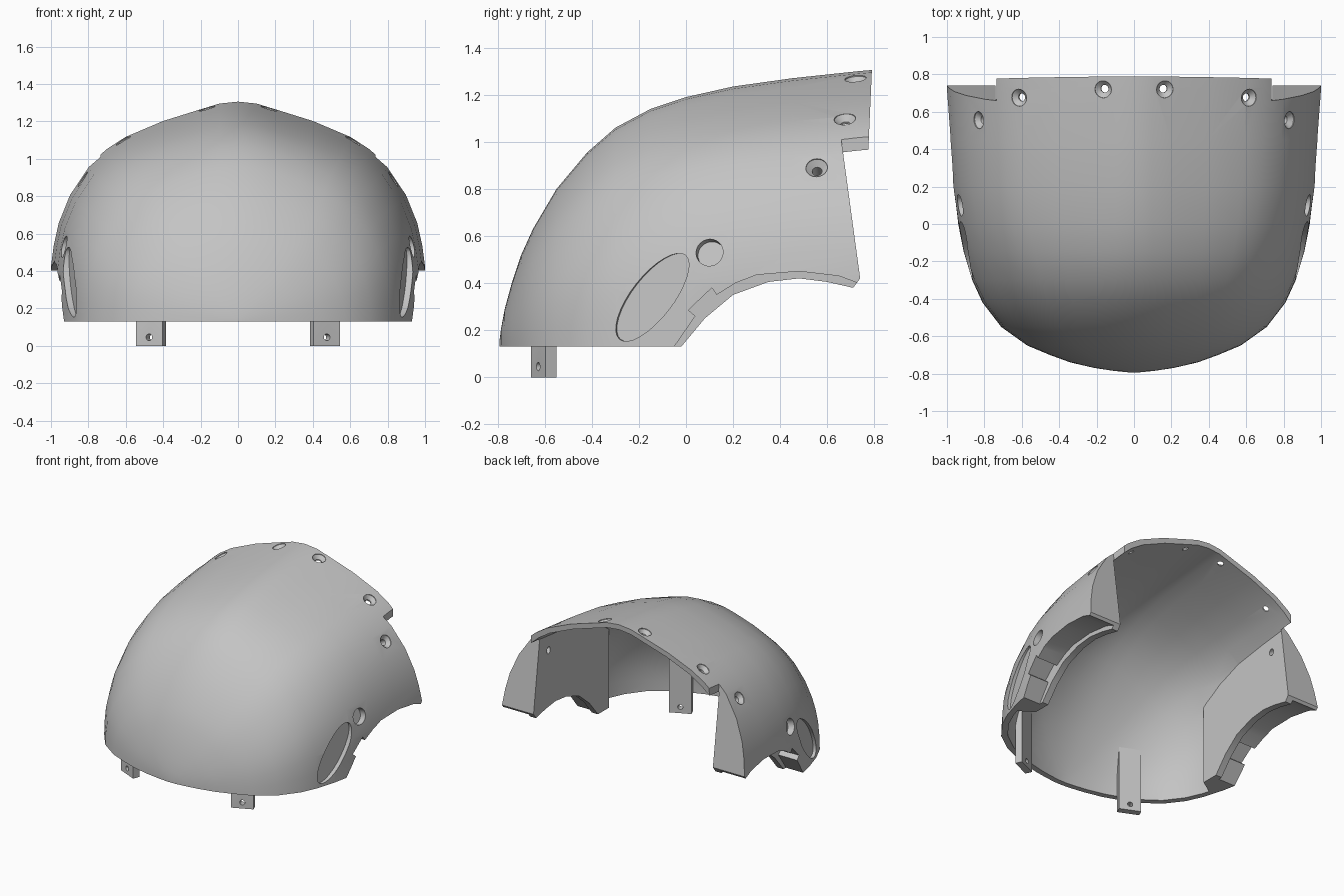
import bpy, bmesh, math
from mathutils import Vector, Matrix
from mathutils.bvhtree import BVHTree

if "Cube" in bpy.data.objects:
    bpy.data.objects.remove(bpy.data.objects["Cube"])

grey = bpy.data.materials.new("plain_grey")
grey.use_nodes = True
grey.diffuse_color = (0.55, 0.55, 0.55, 1)
grey.node_tree.nodes["Principled BSDF"].inputs["Base Color"].default_value = grey.diffuse_color

BASE = 0.13
# Stations along the dome: y, half width, top height
STATIONS = [(-.793, .03, .15), (-.785, .11, .21), (-.77, .21, .29), (-.74, .34, .40),
            (-.70, .45, .52), (-.65, .57, .63), (-.55, .71, .80), (-.42, .81, .955),
            (-.30, .865, 1.06), (-.15, .91, 1.14), (0, .94, 1.19), (.2, .965, 1.235),
            (.45, .985, 1.27), (.73, 1.0, 1.30), (.9, 1.005, 1.315)]
# Rear half section: width fraction, height fraction
SECTION = [(1, 0), (1, .12), (1, .25), (.985, .35), (.96, .45), (.9, .58), (.8, .71), (.7, .785),
           (.6, .84), (.4, .912), (.2, .965), (.1, .991), (0, 1)]


def finish(bm, name):
    bmesh.ops.recalc_face_normals(bm, faces=bm.faces)
    mesh = bpy.data.meshes.new(name)
    bm.to_mesh(mesh)
    bm.free()
    mesh.materials.append(grey)
    obj = bpy.data.objects.new(name, mesh)
    bpy.context.collection.objects.link(obj)
    return obj


def add_loft(bm, rings):
    """Closed solid through rings of equal length."""
    loops = [[bm.verts.new(p) for p in r] for r in rings]
    n = len(loops[0])
    for a, b in zip(loops, loops[1:]):
        for i in range(n):
            j = (i + 1) % n
            bm.faces.new((a[i], a[j], b[j], b[i]))
    bm.faces.new(loops[0])
    bm.faces.new(loops[-1])


def dome(name, inset=0.0, floor=None):
    """Solid dome, optionally shrunk and extended down and back."""
    stations = [(s, s[0]) for s in STATIONS]
    if inset:
        stations.append((STATIONS[-1], 1.1))
    rings = []
    for (y0, w, h), y in stations:
        blend = min(1, (y0 + .8) / .9)
        half = []
        for f, t in SECTION:
            f = f * blend + math.sqrt(1 - t * t) * (1 - blend)
            half.append((w * f * (1 - inset), BASE + (h - BASE) * t * (1 - inset * .8)))
        if floor is not None:
            half.insert(0, (half[0][0], floor))
        if y < .95:
            y = .9 + (y - .9) * (1 - inset * .6)
        ring = [(x, y, z) for x, z in half]
        ring += [(-x, y, z) for x, z in reversed(half[:-1])]
        rings.append(ring)
    bm = bmesh.new()
    add_loft(bm, rings)
    return finish(bm, name)


def side_prisms(name, outline, x0, x1):
    """Outline in y, z extruded across x on both sides."""
    bm = bmesh.new()
    for s in (1, -1):
        add_loft(bm, [[(s * x, y, z) for y, z in outline] for x in (x0, x1)])
    return finish(bm, name)


def boolean(obj, cutter, op="DIFFERENCE", keep=False):
    cutter.hide_render = True
    mod = obj.modifiers.new("cut", "BOOLEAN")
    mod.operation, mod.solver, mod.object = op, "EXACT", cutter
    bpy.context.view_layer.objects.active = obj
    bpy.ops.object.modifier_apply(modifier=mod.name)
    if not keep:
        bpy.data.objects.remove(cutter)


# Shell: outer dome minus a cavity that leaves thick pads on the sides
shell = dome("dome_shell")
probe = bmesh.new()
probe.from_mesh(shell.data)
surface = BVHTree.FromBMesh(probe)
probe.free()

cavity = dome("cavity", .04, -.2)
bm = bmesh.new()
for s in (1, -1):
    plan = [(.74, -.15), (1.2, -.45), (1.2, 1.3), (.74, 1.3)]
    add_loft(bm, [[(s * x, y, z) for x, y in plan] for z in (-.4, 1.5)])
boolean(cavity, finish(bm, "pad_cutter"))
boolean(shell, cavity)

# Arched lower edge, stepped rebate outside it, and rear edges
arch = [(-.1, .03), (-.02, .13), (.08, .25), (.2, .35), (.35, .405), (.48, .42), (.6, .405),
        (.71, .38), (.74, .42), (1.2, .43), (1.2, -.3), (-.1, -.3)]
boolean(shell, side_prisms("arch_cutter", arch, .5, 1.3))
rebate = [(-.12, .03), (-.05, .13), (.04, .26), (.01, .285), (.11, .38), (.13, .35), (.21, .40),
          (.3, .435), (.48, .45), (.65, .43), (.73, .40), (1.25, .39), (1.25, -.35), (-.12, -.35)]
boolean(shell, side_prisms("rebate_cutter", rebate, .79, 1.35))
boolean(shell, side_prisms("cheek_cutter", [(.748, .36), (.65, 1.08), (1.3, 1.08), (1.3, .36)], .735, 1.4))
bm = bmesh.new()
rear = [(.767, .8), (.794, 1.4), (1.4, 1.4), (1.4, .8)]
add_loft(bm, [[(x, y, z) for y, z in rear] for x in (-.8, .8)])
boolean(shell, finish(bm, "rear_cutter"))


def add_hole(bm, start, direction, rings, along=(0, 1, 0), squash=1):
    """Turned cutter set on the surface; rings are radius, height above it."""
    point, n, _, _ = surface.ray_cast(Vector(start), Vector(direction))
    if n.dot(Vector(direction)) > 0:
        n = -n
    u = Vector(along)
    u = (u - n * u.dot(n)).normalized()
    v = n.cross(u)
    angles = [k * math.tau / 32 for k in range(32)]
    add_loft(bm, [[point + n * h + u * r * math.cos(a) + v * r * squash * math.sin(a)
                   for a in angles] for r, h in rings])


# Countersunk screw holes, round pockets and long oval pockets
SCREW = [(.046, .04), (.046, -.005), (.021, -.028), (.021, -.3)]
bm = bmesh.new()
for s in (1, -1):
    for x, y in ((.165, .72), (.615, .675)):
        add_hole(bm, (s * x, y, 3), (0, 0, -1), SCREW)
    add_hole(bm, (s * 3, .555, .89), (-s, 0, 0), SCREW)
    add_hole(bm, (s * 3, .1, .53), (-s, 0, 0), [(.058, .05), (.058, -.05)])
    add_hole(bm, (s * 3, -.145, .34), (-s, 0, 0), [(.228, .06), (.228, -.033)], (0, .63, .77), .4)
boolean(shell, finish(bm, "hole_cutter"))

# Mounting tabs: turned posts trimmed to the inside of the dome
envelope = dome("envelope", .02, -.3)
parts = [shell]
for s, side in ((1, "left"), (-1, "right")):
    place = Matrix.Translation((s * .465, -.605, 0)) @ Matrix.Rotation(s * math.radians(24), 4, "Z")
    bm = bmesh.new()
    bmesh.ops.create_cube(bm, size=1, matrix=place @ Matrix.Translation((0, 0, .24))
                          @ Matrix.Diagonal((.155, .05, .48, 1)))
    tab = finish(bm, side + "_mounting_tab")
    boolean(tab, envelope, "INTERSECT", keep=True)
    bm = bmesh.new()
    bmesh.ops.create_cone(bm, cap_ends=True, segments=20, radius1=.018, radius2=.018, depth=.3,
                          matrix=place @ Matrix.Translation((0, 0, .045))
                          @ Matrix.Rotation(math.pi / 2, 4, "X"))
    boolean(tab, finish(bm, "tab_hole_cutter"))
    parts.append(tab)
bpy.data.objects.remove(envelope)

# Smooth dome with crisp cut edges
for obj in parts:
    bpy.ops.object.select_all(action="DESELECT")
    obj.select_set(True)
    bpy.context.view_layer.objects.active = obj
    bpy.ops.object.shade_smooth_by_angle(angle=math.radians(30))
